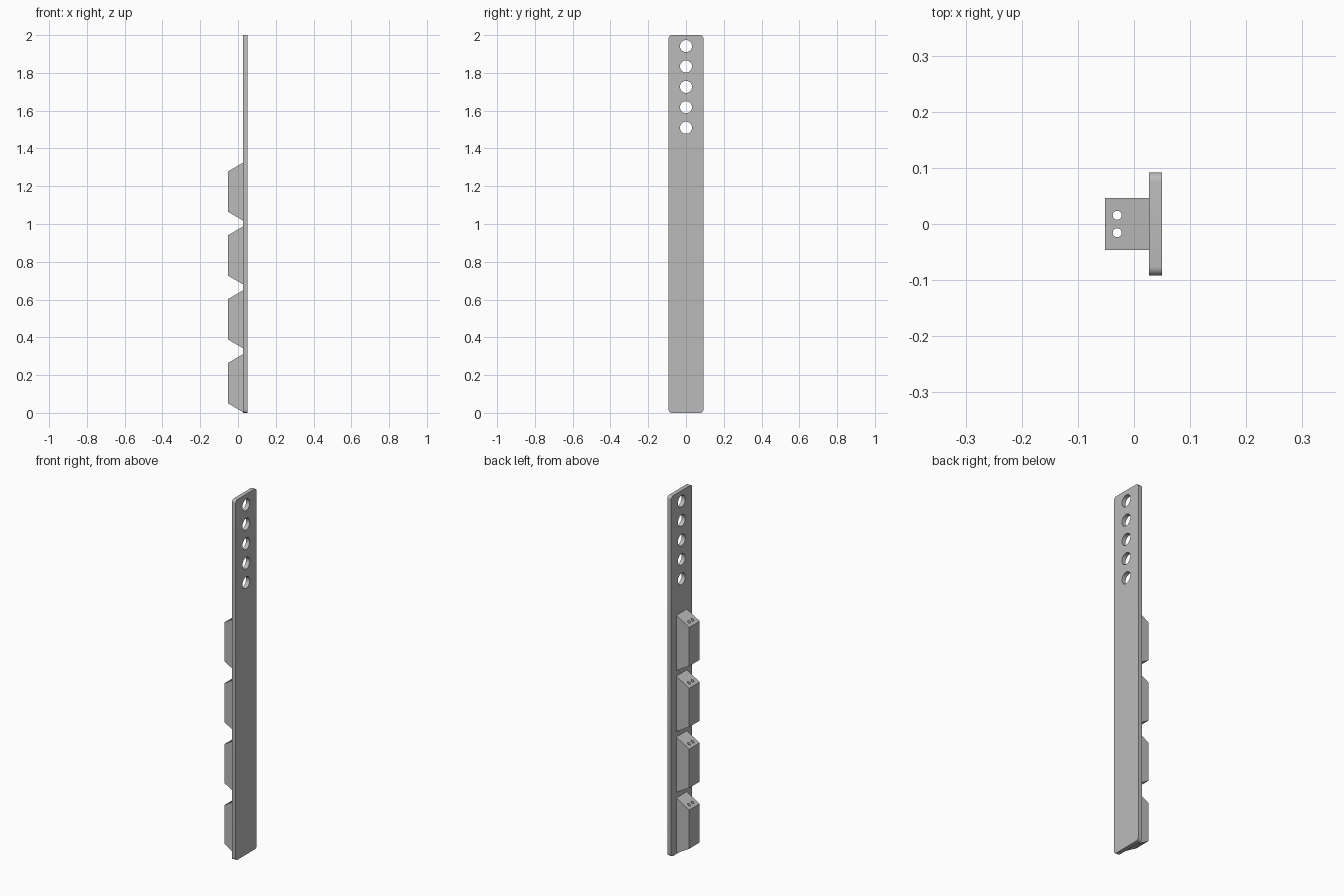
import bpy
import bmesh
from math import radians
from mathutils import Matrix, Vector

cube = bpy.data.objects.get("Cube")
if cube:
    bpy.data.objects.remove(cube, do_unlink=True)

PLATE_X = (0.027, 0.05)      # plate thickness range
PLATE_HALF = 0.092           # half of the plate width
OUTER_X = -0.052             # free face of the blocks
BLOCK_HALF = 0.046
BLOCK_PITCH = 0.338

grey = bpy.data.materials.new("steel grey")
grey.use_nodes = True
colour = (0.5, 0.5, 0.5, 1)
grey.diffuse_color = colour
grey.node_tree.nodes["Principled BSDF"].inputs["Base Color"].default_value = colour


def finish(bm, name):
    bmesh.ops.recalc_face_normals(bm, faces=bm.faces)
    mesh = bpy.data.meshes.new(name)
    bm.to_mesh(mesh)
    bm.free()
    mesh.materials.append(grey)
    obj = bpy.data.objects.new(name, mesh)
    bpy.context.collection.objects.link(obj)
    return obj


def prism(outline, depth):
    """Bmesh of an outline of points pushed along a depth vector."""
    bm = bmesh.new()
    face = bm.faces.new([bm.verts.new(p) for p in outline])
    out = bmesh.ops.extrude_face_region(bm, geom=[face])
    verts = [v for v in out["geom"] if isinstance(v, bmesh.types.BMVert)]
    bmesh.ops.translate(bm, verts=verts, vec=depth)
    return bm


def drill(obj, centres, radius, length, turn, segments):
    """Cut round holes through obj, then shade the rounded walls smooth."""
    bm = bmesh.new()
    for centre in centres:
        bmesh.ops.create_cone(bm, cap_ends=True, segments=segments,
                              radius1=radius, radius2=radius, depth=length,
                              matrix=Matrix.Translation(centre) @ turn)
    cutter = finish(bm, "hole_cutter")
    cutter.hide_render = True
    mod = obj.modifiers.new("holes", "BOOLEAN")
    mod.operation = "DIFFERENCE"
    mod.solver = "EXACT"
    mod.object = cutter
    bpy.ops.object.select_all(action="DESELECT")
    bpy.context.view_layer.objects.active = obj
    obj.select_set(True)
    bpy.ops.object.modifier_apply(modifier=mod.name)
    bpy.data.objects.remove(cutter, do_unlink=True)
    bpy.ops.object.shade_smooth_by_angle(angle=radians(30))


# Long mounting plate with rounded corners
corners = [Vector((PLATE_X[0], y * PLATE_HALF, z))
           for y, z in ((-1, 0), (1, 0), (1, 2), (-1, 2))]
bm = prism(corners, Vector((PLATE_X[1] - PLATE_X[0], 0, 0)))
thickness_edges = [e for e in bm.edges
                   if abs(e.verts[0].co.x - e.verts[1].co.x) > 0.01]
bmesh.ops.bevel(bm, geom=thickness_edges, offset=0.016, segments=6,
                profile=0.5, affect="EDGES")
plate = finish(bm, "mounting_plate")

# Row of fixing holes near the top of the plate
drill(plate, [Vector((0.0385, 0, 1.51 + i * 0.108)) for i in range(5)],
      0.032, 0.1, Matrix.Rotation(radians(90), 4, "Y"), 32)

# Tapered blocks, each with a pair of vertical bores
for i in range(4):
    base = i * BLOCK_PITCH
    profile = [(PLATE_X[0], 0.004), (PLATE_X[0], 0.311),
               (OUTER_X, 0.265), (OUTER_X, 0.05)]
    outline = [Vector((x, -BLOCK_HALF, base + z)) for x, z in profile]
    block = finish(prism(outline, Vector((0, 2 * BLOCK_HALF, 0))),
                   f"tapered_block_{i + 1}")
    drill(block, [Vector((-0.03, y, base + 0.157)) for y in (-0.0155, 0.0155)],
          0.008, 0.5, Matrix.Identity(4), 20)
